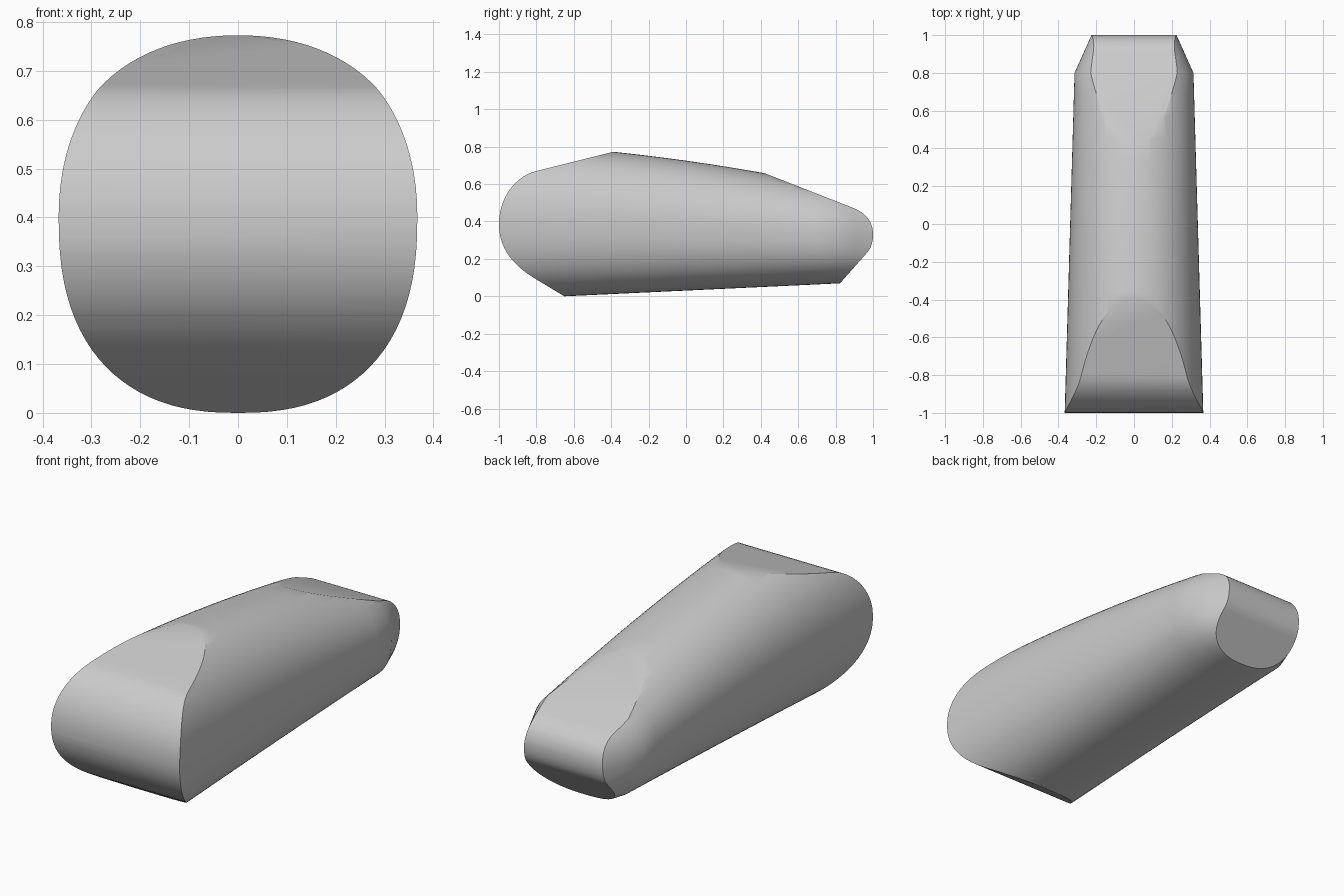
import bpy, bmesh, math
from mathutils import Vector
from mathutils.geometry import interpolate_bezier

if "Cube" in bpy.data.objects:
    bpy.data.objects.remove(bpy.data.objects["Cube"])

grey = bpy.data.materials.new("plain grey")
grey.use_nodes = True
grey.diffuse_color = (0.6, 0.6, 0.6, 1)
grey.node_tree.nodes["Principled BSDF"].inputs["Base Color"].default_value = (0.6, 0.6, 0.6, 1)


def loft(name, rings):
    """Closed solid through equally sized rings of points."""
    bm = bmesh.new()
    loops = [[bm.verts.new(p) for p in ring] for ring in rings]
    n = len(loops[0])
    for a, b in zip(loops, loops[1:]):
        for i in range(n):
            j = (i + 1) % n
            bm.faces.new((a[i], a[j], b[j], b[i]))
    bm.faces.new(loops[0])
    bm.faces.new(loops[-1])
    bmesh.ops.recalc_face_normals(bm, faces=bm.faces)
    mesh = bpy.data.meshes.new(name)
    bm.to_mesh(mesh)
    bm.free()
    mesh.materials.append(grey)
    ob = bpy.data.objects.new(name, mesh)
    bpy.context.collection.objects.link(ob)
    return ob


# Rounded tube along the length, narrowing to the back
def section(y, sides=96):
    top = 0.725 - 0.14 * y - 0.045 * y * y
    bottom = 0.047 * (y + 0.65)
    width = 0.338 - 0.029 * y if y <= 0.8 else 0.315 - 0.45 * (y - 0.8)
    mid, half = (top + bottom) / 2, (top - bottom) / 2
    ring = []
    for i in range(sides):
        a = 2 * math.pi * i / sides
        c, s = math.cos(a), math.sin(a)
        power = 2 / (2.1 if s > 0 else 2.4)
        ring.append((math.copysign(abs(c) ** power, c) * width, y,
                     mid + math.copysign(abs(s) ** power, s) * half))
    return ring


stations = [-1.05 + 1.85 * i / 16 for i in range(17)] + [0.9, 1.05]
body = loft("body", [section(y) for y in stations])


# Side profile: rounded ends, sloping flats above and below
def arc(*points):
    return [tuple(p)[:2] for p in interpolate_bezier(*[Vector((y, z, 0)) for y, z in points], 14)]


profile = [(-0.3, 0.795)]
profile += arc((-0.8, 0.67), (-0.91, 0.643), (-1, 0.53), (-1, 0.385))
profile += arc((-1, 0.385), (-1, 0.26), (-0.93, 0.168), (-0.8, 0.09))[1:]
profile += [(-0.55, -0.06), (0.73, -0.036)]
profile += arc((0.97, 0.235), (0.99, 0.26), (1, 0.29), (1, 0.33))
profile += arc((1, 0.33), (1, 0.39), (0.97, 0.44), (0.9, 0.47))[1:]
profile += [(0.3, 0.705)]
cutter = loft("profile_cutter", [[(x, y, z) for y, z in profile] for x in (-0.6, 0.6)])

# Keep only what lies inside both shapes
trim = body.modifiers.new("trim", "BOOLEAN")
trim.operation = "INTERSECT"
trim.solver = "EXACT"
trim.object = cutter
bpy.context.view_layer.objects.active = body
body.select_set(True)
cutter.select_set(False)
bpy.ops.object.modifier_apply(modifier="trim")
bpy.data.objects.remove(cutter)

bpy.ops.object.shade_smooth_by_angle(angle=math.radians(30))
